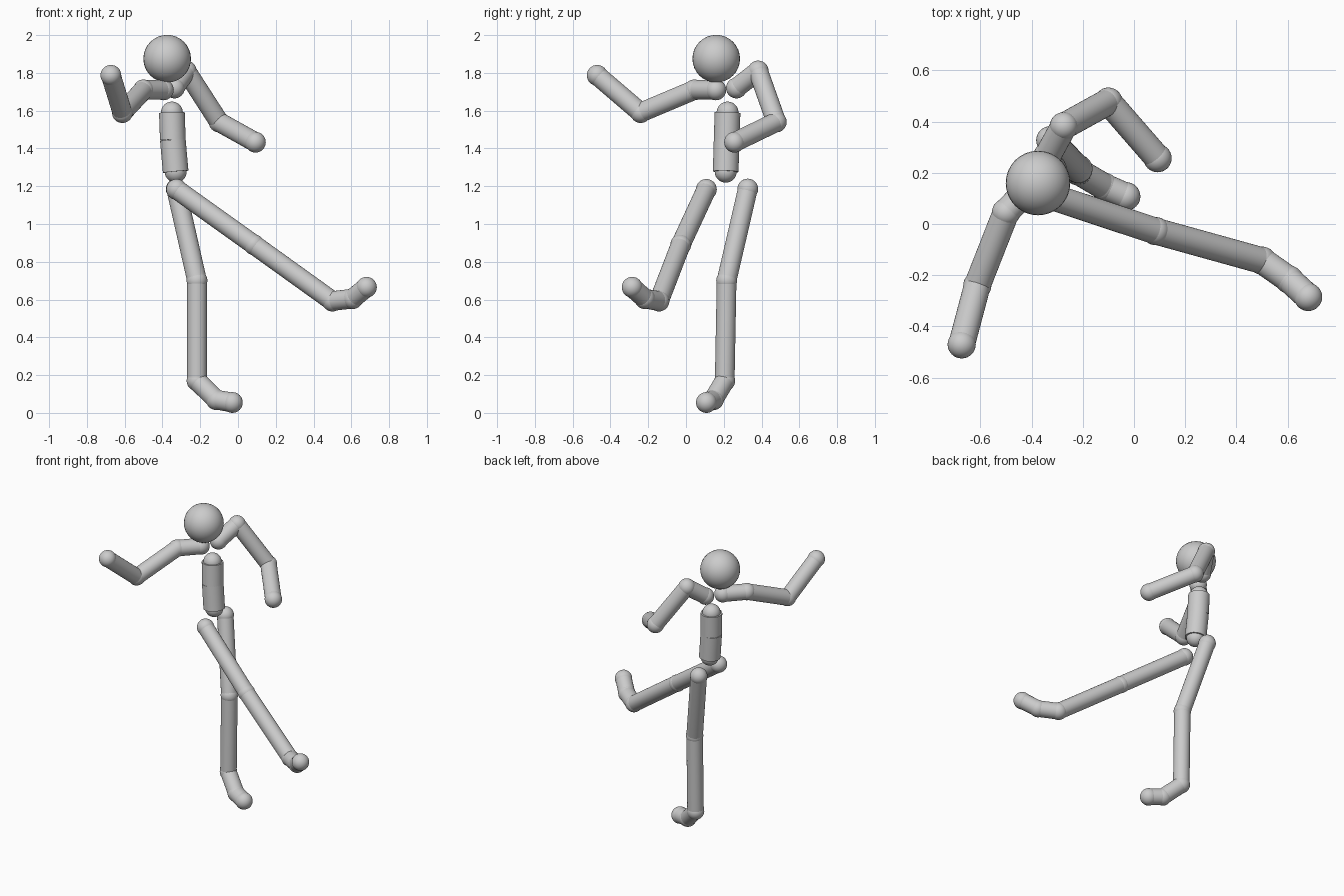
import bpy
from math import radians
from mathutils import Vector

cube = bpy.data.objects.get("Cube")
if cube:
    bpy.data.objects.remove(cube, do_unlink=True)

# One plain grey for the whole mannequin
grey = bpy.data.materials.new("light_grey")
grey.use_nodes = True
colour = (0.6, 0.6, 0.6, 1)
grey.diffuse_color = colour
grey.node_tree.nodes["Principled BSDF"].inputs["Base Color"].default_value = colour


def finish(name):
    ob = bpy.context.object
    ob.name = name
    ob.data.materials.append(grey)
    bpy.ops.object.shade_smooth_by_angle(angle=radians(35))
    return ob


def ball(name, centre, radius):
    bpy.ops.mesh.primitive_uv_sphere_add(segments=32, ring_count=16, radius=radius, location=centre)
    return finish(name)


def rod(name, start, end, radius):
    a, b = Vector(start), Vector(end)
    bpy.ops.mesh.primitive_cylinder_add(vertices=32, radius=radius, depth=(b - a).length,
                                        location=(a + b) / 2)
    ob = finish(name)
    ob.rotation_mode = 'QUATERNION'
    ob.rotation_quaternion = (b - a).to_track_quat('Z', 'Y')
    return ob


def chain(joints, bones, ball_radius, rod_radius):
    """Balls at the joints, named rods between them."""
    for name, point in joints:
        ball(name, point, ball_radius)
    for name, (_, a), (_, b) in zip(bones, joints, joints[1:]):
        rod(name, a, b, rod_radius)


ball("head", (-0.375, 0.16, 1.875), 0.126)

# Torso
chain([("chest_ball", (-0.35, 0.22, 1.59)),
       ("waist_ball", (-0.345, 0.215, 1.445)),
       ("pelvis_ball", (-0.33, 0.21, 1.277))],
      ["chest", "abdomen"], 0.058, 0.068)

# Arms
ARM = ["collar", "upper_arm", "forearm"]
ARM_JOINTS = ["collar_ball", "shoulder_ball", "elbow_ball", "wrist_ball"]
arms = {
    "right": [(-0.395, 0.158, 1.71), (-0.5, 0.045, 1.71), (-0.612, -0.24, 1.59), (-0.673, -0.47, 1.787)],
    "left": [(-0.337, 0.267, 1.72), (-0.274, 0.382, 1.81), (-0.1, 0.478, 1.54), (0.092, 0.257, 1.433)],
}

# Legs
LEG = ["thigh", "shin", "foot", "toes"]
LEG_JOINTS = ["hip_ball", "knee_ball", "ankle_ball", "foot_ball", "toe_ball"]
legs = {
    "left": [(-0.327, 0.327, 1.185), (-0.217, 0.215, 0.7), (-0.217, 0.205, 0.17),
             (-0.115, 0.145, 0.07), (-0.03, 0.108, 0.055)],
    "right": [(-0.325, 0.108, 1.183), (0.085, -0.028, 0.89), (0.5, -0.143, 0.592),
              (0.607, -0.218, 0.605), (0.68, -0.285, 0.665)],
}

for limbs, joint_names, bone_names in ((arms, ARM_JOINTS, ARM), (legs, LEG_JOINTS, LEG)):
    for side, points in limbs.items():
        joints = [(f"{side}_{n}", p) for n, p in zip(joint_names, points)]
        chain(joints, [f"{side}_{n}" for n in bone_names], 0.055, 0.052)
